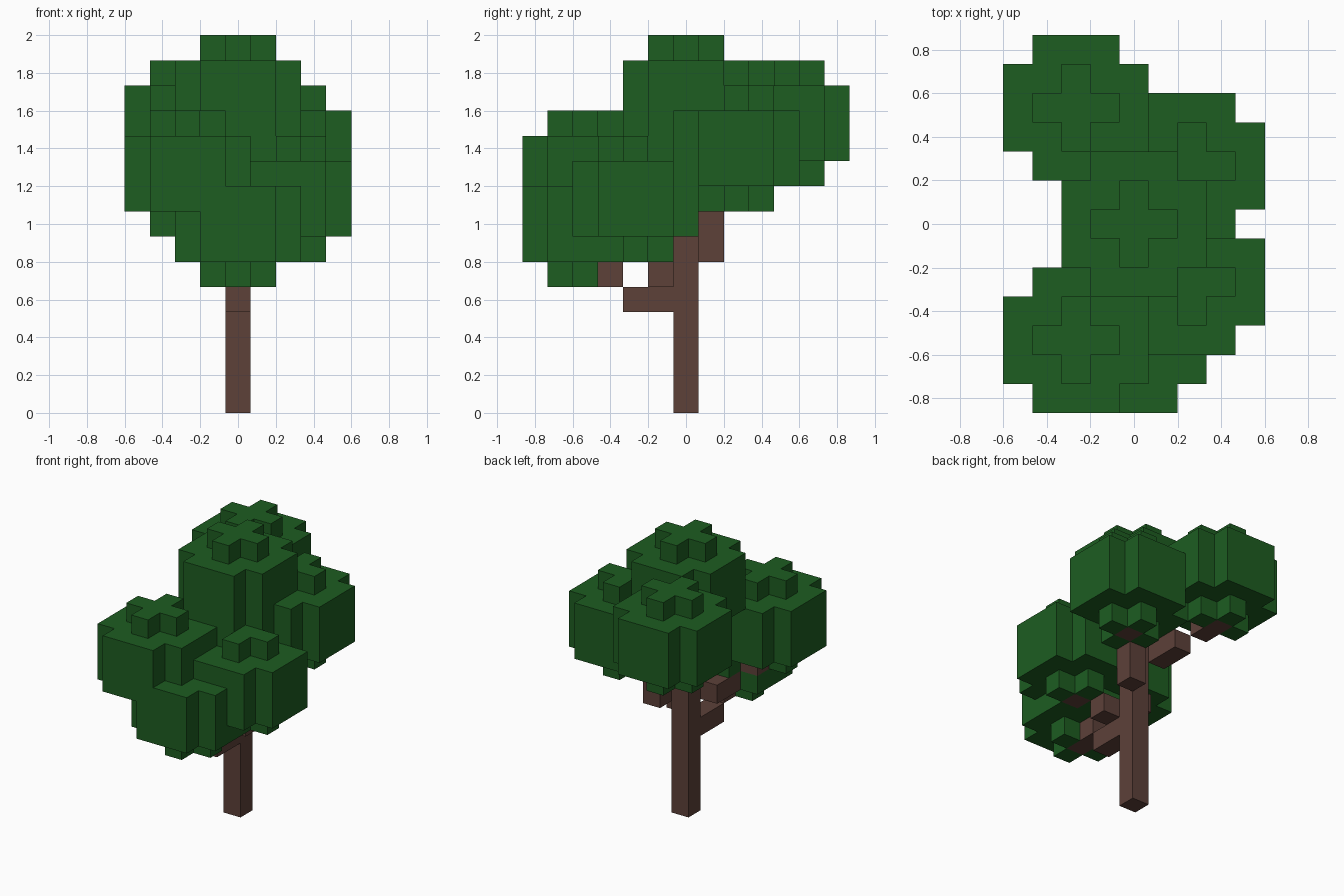
import bpy
import bmesh
from mathutils import Vector

U = 2 / 15  # edge length of one block

cube = bpy.data.objects.get("Cube")
if cube:
    bpy.data.objects.remove(cube, do_unlink=True)


def material(name, rgb):
    linear = [((c / 255 + 0.055) / 1.055) ** 2.4 for c in rgb] + [1.0]
    mat = bpy.data.materials.new(name)
    mat.use_nodes = True
    mat.diffuse_color = linear
    bsdf = next(n for n in mat.node_tree.nodes if n.type == 'BSDF_PRINCIPLED')
    bsdf.inputs["Base Color"].default_value = linear
    bsdf.inputs["Roughness"].default_value = 1.0
    return mat


leaf = material("leaf green", (29, 93, 33))
bark = material("bark brown", (93, 65, 57))

# Trunk and branches: block positions (x, y, layer) stepping out to each crown
wood = {
    "trunk": [(0, 0, z) for z in range(12)],
    "branch_front": [(0, -1, 4), (0, -2, 4), (0, -3, 5), (0, -4, 5)],
    "branch_front_left": [(1, -1, 5), (2, -2, 6)],
    "branch_front_right": [(-1, -1, 6), (-1, -2, 6), (-2, -3, 7), (-2, -4, 7)],
    "branch_back_left": [(1, 1, 6), (1, 1, 7), (2, 2, 8)],
    "branch_back_right": [(-1, 1, 8), (-1, 2, 8), (-2, 3, 9), (-2, 4, 9)],
}

# Leaf clumps: centre block of each
clumps = {
    "crown_top": (0, 0, 12),
    "crown_back_right": (-2, 4, 11),
    "crown_back_left": (2, 2, 10),
    "crown_front_right": (-2, -4, 9),
    "crown_front_left": (2, -2, 8),
    "crown_front_low": (0, -4, 7),
}


def clump_cells(cx, cy, cz):
    """Three 5x5 layers without corners, capped by a plus above and below."""
    cells = []
    for dx in range(-2, 3):
        for dy in range(-2, 3):
            for dz in range(-2, 3):
                if abs(dz) < 2:
                    keep = abs(dx) + abs(dy) < 4
                else:
                    keep = abs(dx) + abs(dy) < 2
                if keep:
                    cells.append((cx + dx, cy + dy, cz + dz))
    return cells


# Give every block to one part only, wood first
parts, taken = [], set()
for name, cells in wood.items():
    parts.append((name, cells, bark))
    taken.update(cells)
for name, centre in clumps.items():
    cells = [c for c in clump_cells(*centre) if c not in taken]
    parts.append((name, cells, leaf))
    taken.update(cells)


def build(name, cells, mat):
    """Make the outer faces of a group of blocks and merge the flat areas."""
    bm = bmesh.new()
    for cell in cells:
        centre = Vector(cell) + Vector((0, 0, 0.5))
        for axis in range(3):
            for sign in (-1, 1):
                n = Vector((0, 0, 0))
                n[axis] = sign
                if tuple(int(a + b) for a, b in zip(cell, n)) in taken:
                    continue
                u = Vector((0, 0, 0))
                u[(axis + 1) % 3] = 0.5
                v = n.cross(u)
                mid = centre + n * 0.5
                corners = (mid - u - v, mid + u - v, mid + u + v, mid - u + v)
                bm.faces.new([bm.verts.new(p * U) for p in corners])
    bmesh.ops.remove_doubles(bm, verts=bm.verts, dist=U * 0.01)
    bmesh.ops.dissolve_limit(bm, angle_limit=0.01, verts=bm.verts, edges=bm.edges)
    mesh = bpy.data.meshes.new(name)
    bm.to_mesh(mesh)
    bm.free()
    mesh.materials.append(mat)
    bpy.context.collection.objects.link(bpy.data.objects.new(name, mesh))


for part in parts:
    build(*part)
